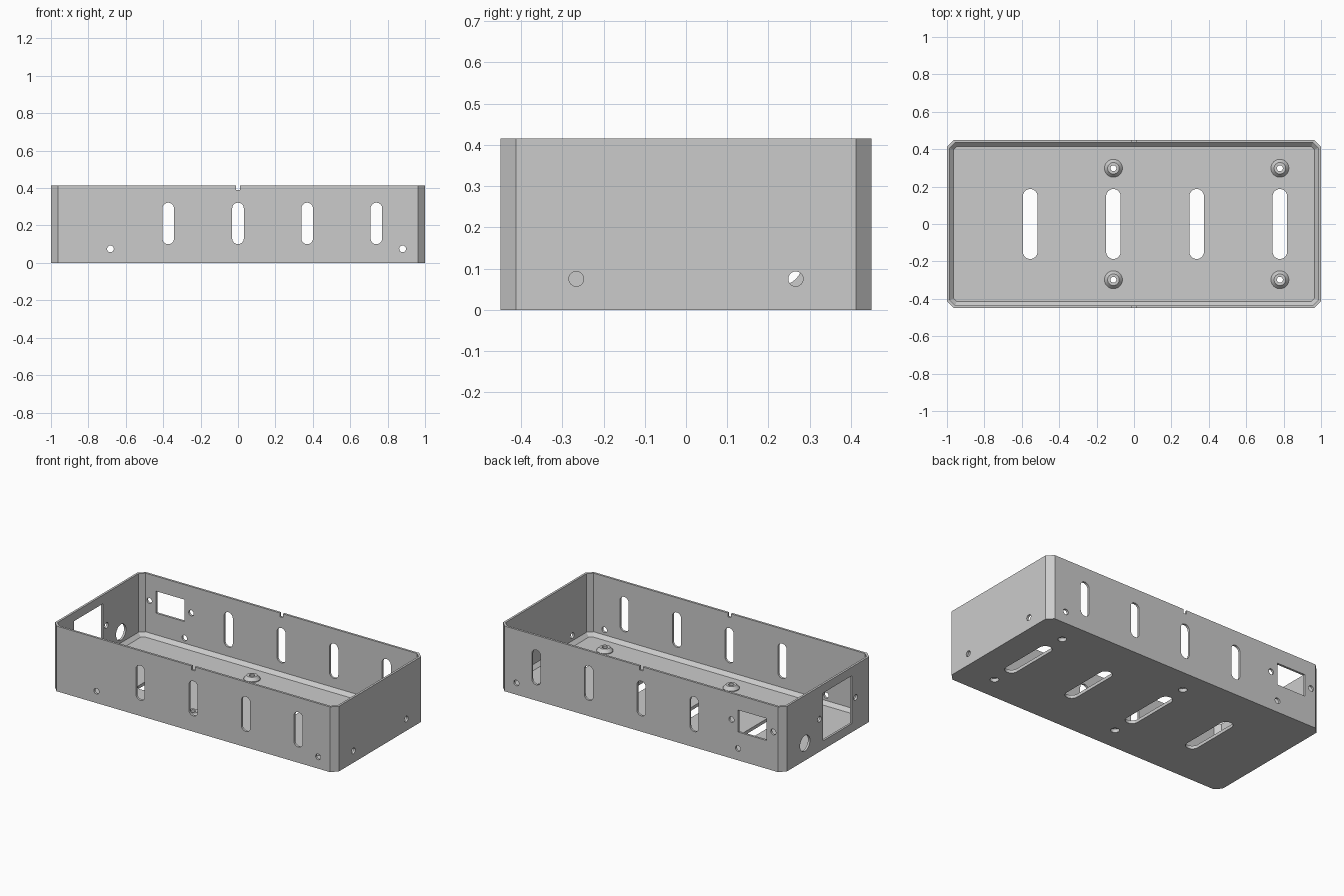
import bpy, bmesh, math
from mathutils import Vector

cube = bpy.data.objects.get("Cube")
if cube:
    bpy.data.objects.remove(cube, do_unlink=True)

grey = bpy.data.materials.new("plain_grey")
grey.use_nodes = True
COLOUR = (0.6, 0.6, 0.6, 1)
grey.diffuse_color = COLOUR
grey.node_tree.nodes["Principled BSDF"].inputs["Base Color"].default_value = COLOUR

HALF_X, HALF_Y, HEIGHT, CORNER = 1.0, 0.45, 0.415, 0.0375
WALL, FLOOR, FILLET = 0.014, 0.02, 0.022


def loft(bm, rings):
    """Bridge equal-sized closed rings and cap both ends."""
    loops = [[bm.verts.new(p) for p in ring] for ring in rings]
    n = len(loops[0])
    faces = [bm.faces.new(loops[0]), bm.faces.new(loops[-1])]
    for a, b in zip(loops, loops[1:]):
        for i in range(n):
            j = (i + 1) % n
            faces.append(bm.faces.new((a[i], a[j], b[j], b[i])))
    bmesh.ops.recalc_face_normals(bm, faces=faces)


def make_object(name, bm):
    mesh = bpy.data.meshes.new(name)
    bm.to_mesh(mesh)
    bm.free()
    mesh.materials.append(grey)
    obj = bpy.data.objects.new(name, mesh)
    bpy.context.collection.objects.link(obj)
    return obj


def tray_ring(inset, z):
    """Rectangle with clipped corners, offset inwards evenly."""
    x, y = HALF_X - inset, HALF_Y - inset
    c = CORNER - inset * (2 - math.sqrt(2))
    quarter = [(x, y - c), (x - c, y)]
    pts = quarter + [(-a, b) for a, b in reversed(quarter)]
    pts += [(-a, -b) for a, b in pts]
    return [(a, b, z) for a, b in pts]


def circle(cx, cy, r, n=32):
    return [(cx + r * math.cos(t), cy + r * math.sin(t))
            for t in (2 * math.pi * i / n for i in range(n))]


def rect(u0, u1, v0, v1):
    return [(u0, v0), (u1, v0), (u1, v1), (u0, v1)]


def slot(cu, v0, v1, r, n=16):
    """Upright slot with round ends."""
    arc = [math.pi * i / n for i in range(n + 1)]
    top = [(cu + r * math.cos(t), v1 - r + r * math.sin(t)) for t in arc]
    low = [(cu - r * math.cos(t), v0 + r - r * math.sin(t)) for t in arc]
    return top + low


def prism(bm, outline, axis, lo, hi):
    """Extrude a flat outline along x, y or z."""
    place = {"x": lambda u, v, d: (d, u, v),
             "y": lambda u, v, d: (u, d, v),
             "z": lambda u, v, d: (u, v, d)}[axis]
    loft(bm, [[place(u, v, d) for u, v in outline] for d in (lo, hi)])


def lathe(bm, cx, cy, profile):
    loft(bm, [[(x, y, z) for x, y in circle(cx, cy, r)] for r, z in profile])


def boolean(target, tool, operation):
    mod = target.modifiers.new(operation.lower(), "BOOLEAN")
    mod.operation, mod.solver, mod.object = operation, "EXACT", tool
    bpy.context.view_layer.objects.active = target
    bpy.ops.object.modifier_apply(modifier=mod.name)
    bpy.data.objects.remove(tool, do_unlink=True)


# Open tray with a sloped inner foot
bm = bmesh.new()
loft(bm, [tray_ring(0, 0), tray_ring(0, HEIGHT), tray_ring(WALL, HEIGHT),
          tray_ring(WALL, FLOOR + FILLET), tray_ring(WALL + FILLET, FLOOR)])
tray = make_object("enclosure_tray", bm)

# Tapered standoffs on the floor
posts = [(x, y) for x in (-0.11, 0.78) for y in (-0.298, 0.298)]
bm = bmesh.new()
for x, y in posts:
    lathe(bm, x, y, [(0.048, 0.01), (0.048, FLOOR + 0.005), (0.031, FLOOR + 0.025)])
standoffs = make_object("standoffs", bm)
boolean(tray, standoffs, "UNION")

bm = bmesh.new()
SCREW = 0.018

# Vent slots, screw holes and rim notches through front and back
for x in (-0.373, 0, 0.37, 0.74):
    prism(bm, slot(x, 0.1, 0.322, 0.031), "y", -0.6, 0.6)
for x in (-0.682, 0.88):
    prism(bm, circle(x, 0.075, SCREW), "y", -0.6, 0.6)
prism(bm, rect(-0.011, 0.011, 0.39, 0.5), "y", -0.6, 0.6)

# Back socket opening with its screw holes
prism(bm, rect(-0.883, -0.682, 0.18, 0.32), "y", 0.4, 0.6)
for x in (-0.93, -0.635):
    prism(bm, circle(x, 0.247, SCREW), "y", 0.42, 0.6)

# Screw holes in the +x end
for y in (-0.266, 0.266):
    prism(bm, circle(y, 0.075, SCREW), "x", 0.95, 1.1)

# Large opening, screw holes and cable hole in the -x end
prism(bm, rect(-0.24, 0.05, 0.056, 0.36), "x", -1.1, -0.97)
for y in (-0.278, 0.085):
    prism(bm, circle(y, 0.208, SCREW), "x", -1.1, -0.97)
prism(bm, circle(0.231, 0.11, 0.05), "x", -1.1, -0.97)

# Floor slots and stepped bores under the standoffs
for x in (-0.555, -0.11, 0.335, 0.78):
    prism(bm, slot(x, -0.187, 0.187, 0.039), "z", -0.1, 0.06)
for x, y in posts:
    lathe(bm, x, y, [(0.025, -0.1), (0.025, 0.022), (0.016, 0.022), (0.016, 0.06)])
openings = make_object("opening_cutters", bm)
openings.hide_render = True
boolean(tray, openings, "DIFFERENCE")

# Smooth round holes, crisp corners
bpy.ops.object.select_all(action="DESELECT")
tray.select_set(True)
bpy.context.view_layer.objects.active = tray
bpy.ops.object.shade_smooth_by_angle(angle=math.radians(25))
